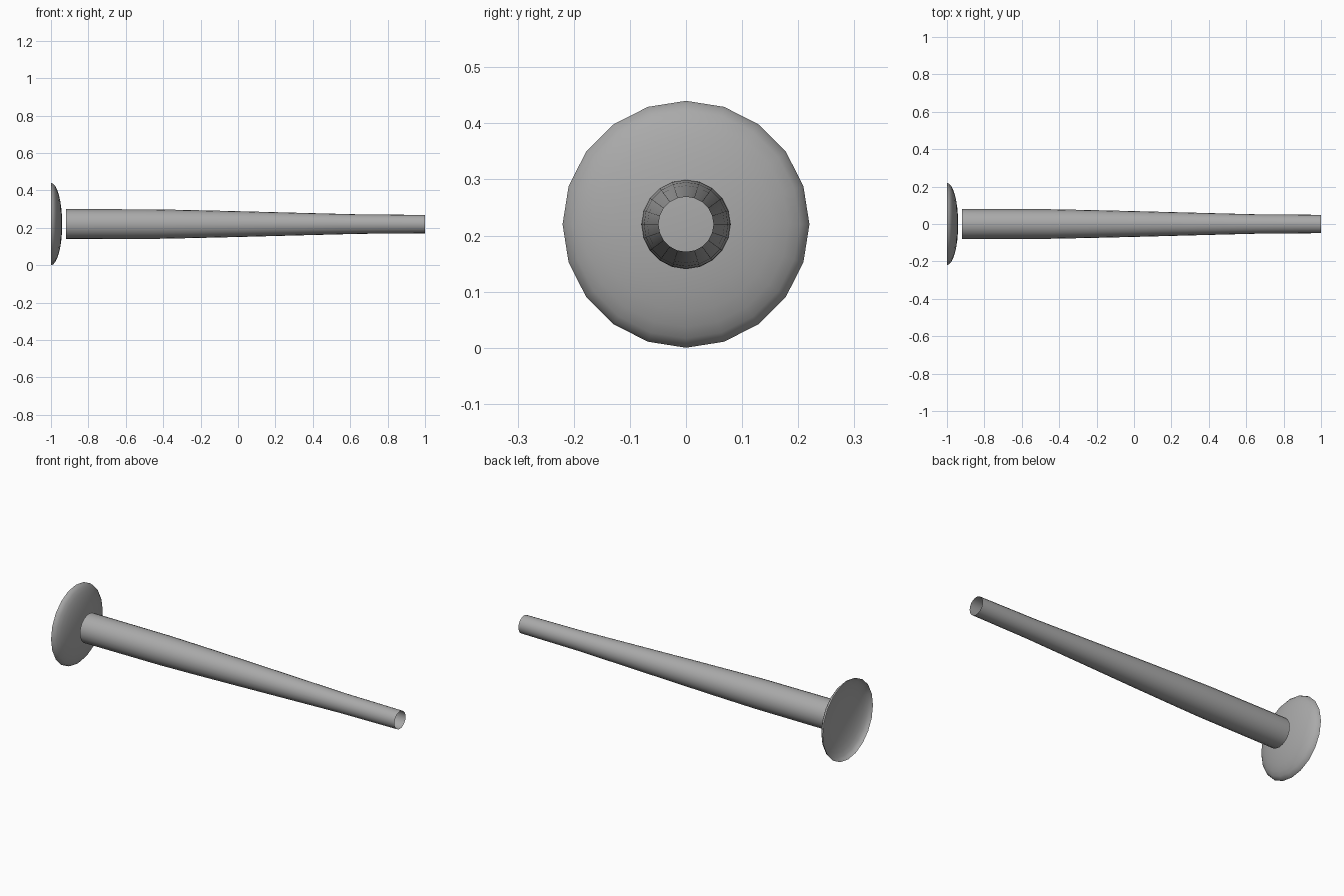
import bpy, bmesh, math

if "Cube" in bpy.data.objects:
    bpy.data.objects.remove(bpy.data.objects["Cube"])

SIDES = 20
AXIS_Z = 0.22

grey = bpy.data.materials.new("plain grey")
grey.diffuse_color = (0.4, 0.4, 0.4, 1)
grey.use_nodes = True
grey.node_tree.nodes["Principled BSDF"].inputs["Base Color"].default_value = grey.diffuse_color


def lathe_x(name, profile):
    """Open shell turned around the x axis from (x, radius) points."""
    bm = bmesh.new()
    rings = []
    for x, r in profile:
        if r < 1e-5:
            rings.append([bm.verts.new((x, 0, AXIS_Z))] * SIDES)
            continue
        angles = [2 * math.pi * i / SIDES for i in range(SIDES)]
        rings.append([bm.verts.new((x, r * math.sin(a), AXIS_Z + r * math.cos(a)))
                      for a in angles])
    for a, b in zip(rings, rings[1:]):
        for i in range(SIDES):
            j = (i + 1) % SIDES
            corners = [a[i], a[j], b[j], b[i]]
            bm.faces.new(list(dict.fromkeys(corners))[::-1])
    # Point every face away from the axis or towards +x
    for f in bm.faces:
        f.normal_update()
        c = f.calc_center_median()
        if f.normal.y * c.y + f.normal.z * (c.z - AXIS_Z) < 0:
            f.normal_flip()
    mesh = bpy.data.meshes.new(name)
    bm.to_mesh(mesh)
    bm.free()
    mesh.materials.append(grey)
    obj = bpy.data.objects.new(name, mesh)
    bpy.context.collection.objects.link(obj)
    bpy.context.view_layer.objects.active = obj
    obj.select_set(True)
    bpy.ops.object.shade_smooth_by_angle(angle=math.radians(35))
    obj.select_set(False)
    return obj


# Shallow domed end disc, hollow behind
STEPS = 8
dome = [(-1 + 0.06 * math.sin(t), 0.22 * math.cos(t))
        for t in (math.pi / 2 * i / STEPS for i in range(STEPS + 1))]
lathe_x("domed_disc", dome)

# Tapered tube, open at both ends
lathe_x("tapered_tube", [(-0.92, 0.08), (-0.45, 0.079), (-0.25, 0.075),
                         (0.0, 0.069), (0.3, 0.061), (0.65, 0.052), (1.0, 0.049)])
